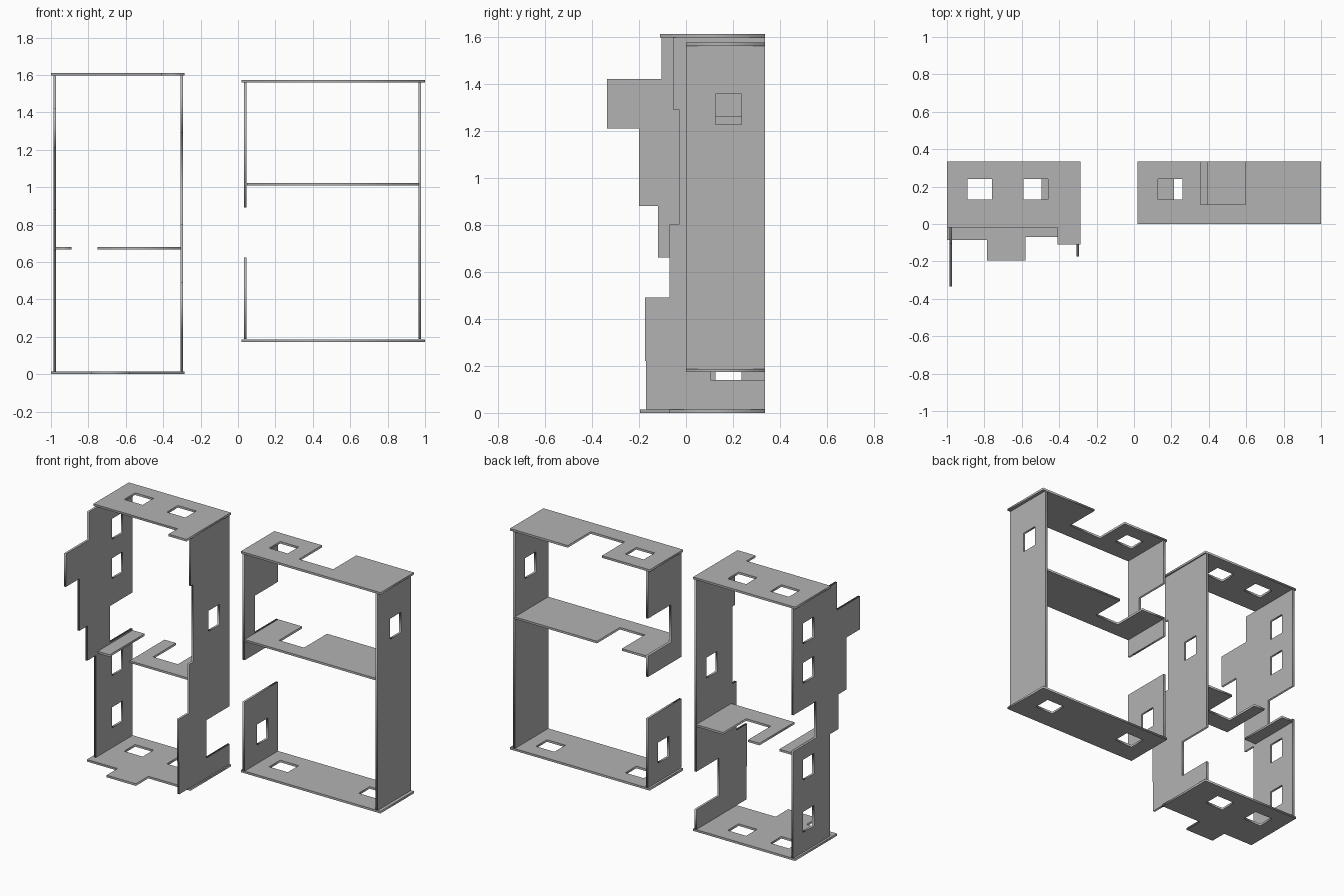
import bpy
from mathutils import Matrix

T = 0.0135           # board thickness
BACK = 0.335         # shared rear edge
NOTCH = 0.105        # depth line where rear cutouts stop

cube = bpy.data.objects.get("Cube")
if cube:
    bpy.data.objects.remove(cube, do_unlink=True)

grey = bpy.data.materials.new("plain grey")
grey.use_nodes = True
grey.diffuse_color = (0.45, 0.45, 0.45, 1)
grey.node_tree.nodes["Principled BSDF"].inputs["Base Color"].default_value = grey.diffuse_color


def board(name, outline, holes, matrix):
    """Flat board with rectangular holes, extruded from 2D outlines."""
    curve = bpy.data.curves.new(name, 'CURVE')
    curve.dimensions = '2D'
    curve.fill_mode = 'BOTH'
    curve.extrude = T / 2
    loops = [outline] + [[(a, c), (b, c), (b, d), (a, d)] for a, b, c, d in holes]
    for loop in loops:
        spline = curve.splines.new('POLY')
        spline.points.add(len(loop) - 1)
        for point, (u, v) in zip(spline.points, loop):
            point.co = (u, v, 0, 1)
        spline.use_cyclic_u = True
    helper = bpy.data.objects.new(name + "_outline", curve)
    bpy.context.collection.objects.link(helper)
    deps = bpy.context.evaluated_depsgraph_get()
    mesh = bpy.data.meshes.new_from_object(helper.evaluated_get(deps))
    bpy.data.objects.remove(helper, do_unlink=True)
    mesh.transform(matrix)
    mesh.materials.clear()
    mesh.materials.append(grey)
    obj = bpy.data.objects.new(name, mesh)
    bpy.context.collection.objects.link(obj)


def shelf(name, z, x0, x1, front, windows=(), notch=None):
    """Level board; front lists (x_end, y) steps from left to right."""
    pts, x = [], x0
    for end, y in front:
        pts += [(x, y), (end, y)]
        x = end
    pts.append((x1, BACK))
    if notch:
        a, b = notch
        pts += [(b, BACK), (b, NOTCH), (a, NOTCH), (a, BACK)]
    pts.append((x0, BACK))
    holes = [(c - 0.065, c + 0.065, 0.13, 0.24) for c in windows]
    board(name, pts, holes, Matrix.Translation((0, 0, z)))


def wall(name, x, z0, front, windows=(), notch=None):
    """Upright board; front lists (z_end, y) steps from bottom to top."""
    pts, z = [], z0
    for end, y in front:
        pts += [(y, z), (y, end)]
        z = end
    pts.append((BACK, z))
    if notch:
        a, b = notch
        pts += [(BACK, b), (NOTCH, b), (NOTCH, a), (BACK, a)]
    pts.append((BACK, z0))
    holes = [(0.125, 0.235, c - 0.065, c + 0.065) for c in windows]
    turn = Matrix(((0, 0, 1, x), (1, 0, 0, 0), (0, 1, 0, 0), (0, 0, 0, 1)))
    board(name, pts, holes, turn)


# Tall frame
shelf("tall_base", T / 2, -1, -0.285,
      [(-0.785, -0.085), (-0.58, -0.195), (-0.285, -0.07)], (-0.825, -0.525))
shelf("tall_roof", 1.603, -1, -0.285,
      [(-0.41, -0.02), (-0.285, -0.11)], (-0.825, -0.525))
shelf("tall_floor_strip", 0.673, -0.973, -0.89, [(-0.89, -0.015)])
shelf("tall_floor", 0.673, -0.75, -0.307, [(-0.307, -0.015)], (), (-0.67, -0.495))
wall("tall_right_wall", -0.98, T,
     [(0.66, -0.035), (0.88, -0.12), (1.21, -0.2), (1.42, -0.335), (1.597, -0.105)],
     (0.205, 0.535, 1.15, 1.40), (0.69, 0.92))
wall("tall_left_wall", -0.30, T,
     [(0.22, -0.17), (0.49, -0.175), (0.8, -0.07), (1.29, -0.03), (1.597, -0.055)],
     (1.0,), (0.14, 0.38))

# Wide frame
shelf("wide_base", 0.18, 0.02, 1, [(1, 0)], (0.193, 0.82))
shelf("wide_floor", 1.015, 0.047, 0.967, [(0.967, 0)], (), (0.215, 0.39))
shelf("wide_roof", 1.567, 0.02, 1, [(1, 0)], (0.193,), (0.355, 0.595))
wall("wide_left_wall", 0.973, 0.187, [(1.56, 0)], (1.29,))
wall("wide_right_wall_lower", 0.04, 0.187, [(0.625, 0)], (0.37,))
wall("wide_right_wall_upper", 0.04, 0.89, [(1.56, 0)], (), (1.022, 1.26))
